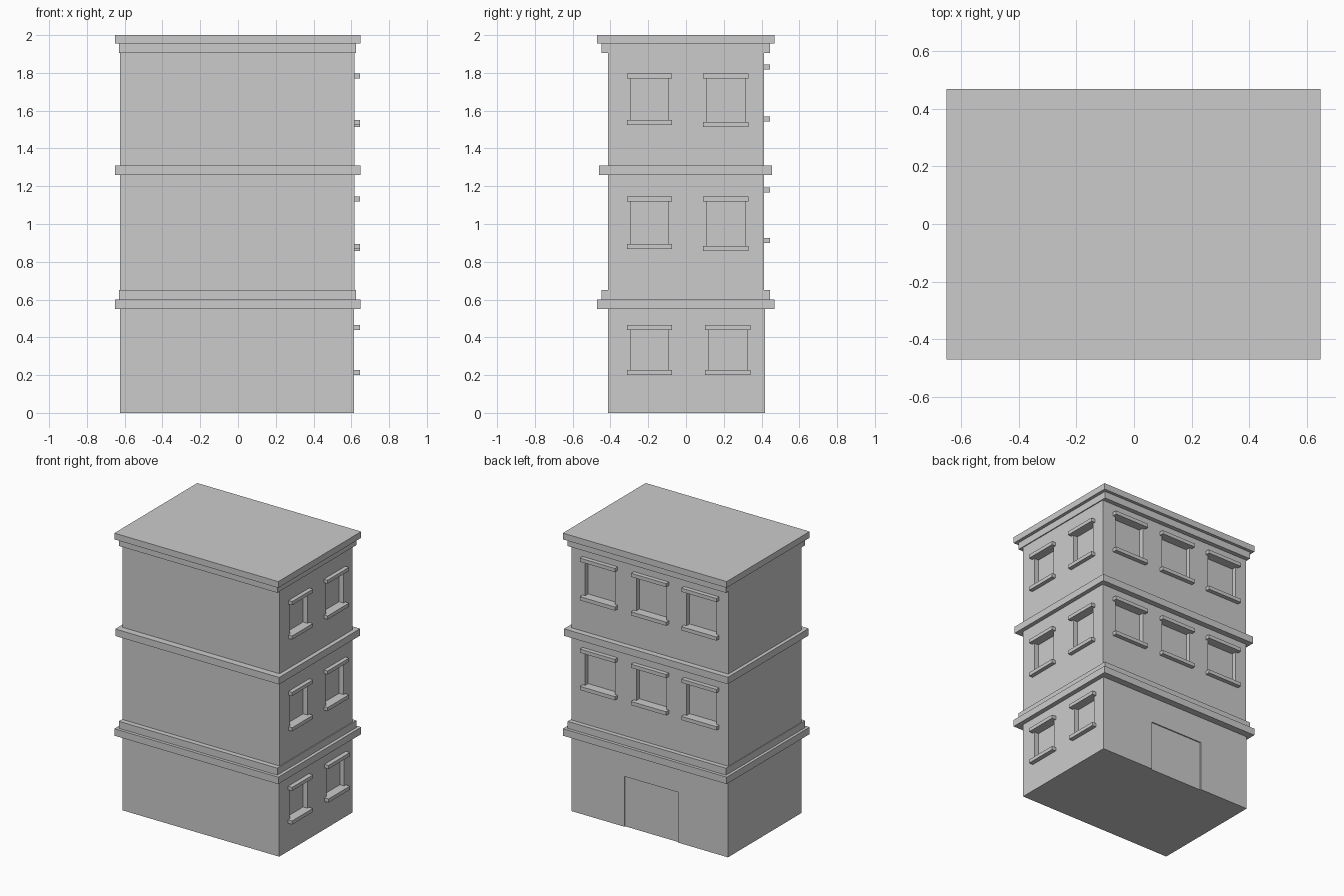
import bpy

cube = bpy.data.objects.get("Cube")
if cube:
    bpy.data.objects.remove(cube, do_unlink=True)

# One plain grey for the whole building
grey = bpy.data.materials.new("plain_grey")
grey.use_nodes = True
GREY = (0.6, 0.6, 0.6, 1)
grey.diffuse_color = GREY
grey.node_tree.nodes["Principled BSDF"].inputs["Base Color"].default_value = GREY

BAR = 0.026      # height of lintels and sills
RECESS = 0.035   # depth of the window openings
WALL_X, WALL_Y = 0.617, 0.415


def box(name, xs, ys, zs):
    """Box spanning the given (low, high) ranges."""
    spans = (xs, ys, zs)
    bpy.ops.mesh.primitive_cube_add(size=1, location=[(a + b) / 2 for a, b in spans])
    ob = bpy.context.object
    ob.name = ob.data.name = name
    ob.scale = [b - a for a, b in spans]
    bpy.ops.object.transform_apply(location=False, rotation=False, scale=True)
    ob.data.materials.append(grey)
    return ob


def cut(target, xs, ys, zs):
    """Carve a recess out of a wall block."""
    cutter = box("cutter", xs, ys, zs)
    cutter.hide_render = True
    mod = target.modifiers.new("recess", "BOOLEAN")
    mod.operation, mod.solver, mod.object = "DIFFERENCE", "EXACT", cutter
    bpy.context.view_layer.objects.active = target
    bpy.ops.object.modifier_apply(modifier=mod.name)
    bpy.data.objects.remove(cutter, do_unlink=True)


def window(name, storey, side, span, sill, lintel, inset=0.02):
    """Recessed opening with a sill below and a lintel above.
    span is the width of the bars; sill and lintel are their outer heights."""
    wall = WALL_X if side == "side" else WALL_Y
    out = (wall - 0.01, wall + 0.03)
    hole = (wall - RECESS, wall + 0.05)
    opening = (span[0] + inset, span[1] - inset)

    def place(depth, width):
        return (depth, width) if side == "side" else (width, depth)

    cut(storey, *place(hole, opening), (sill + BAR, lintel - BAR))
    box(name + "_sill", *place(out, span), (sill, sill + BAR))
    box(name + "_lintel", *place(out, span), (lintel - BAR, lintel))


# Wall blocks of the three storeys
ground = box("ground_storey", (-0.625, 0.615), (-0.412, 0.418), (0, 0.55))
middle = box("middle_storey", (-0.625, 0.618), (-0.412, 0.414), (0.65, 1.26))
top = box("top_storey", (-0.625, 0.618), (-0.412, 0.414), (1.31, 1.905))

# Projecting bands and roof cornice
wide = ((-0.65, 0.648), (-0.47, 0.468))
narrow = ((-0.63, 0.625), (-0.448, 0.446))
box("lower_band", *wide, (0.55, 0.6))
box("lower_band_step", *narrow, (0.6, 0.65))
box("middle_band", wide[0], (-0.46, 0.455), (1.26, 1.31))
box("cornice_step", *narrow, (1.905, 1.955))
box("cornice_roof", *wide, (1.955, 2))

# Side windows: two per storey
front_span, rear_span = (-0.312, -0.075), (0.09, 0.332)
for label, storey, front_sill, rear_sill, lintel, shift in (
        ("ground", ground, 0.2, 0.2, 0.466, 0.01),
        ("middle", middle, 0.867, 0.858, 1.146, 0),
        ("top", top, 1.524, 1.514, 1.796, 0)):
    window(label + "_side_window_front", storey, "side", front_span, front_sill, lintel)
    window(label + "_side_window_rear", storey, "side",
           tuple(v + shift for v in rear_span), rear_sill, lintel)

# Back windows: three on each upper storey
for label, storey, sill, lintel in (("middle", middle, 0.9, 1.193),
                                    ("top", top, 1.542, 1.844)):
    for i, centre in enumerate((0.39, -0.015, -0.414)):
        window(f"{label}_back_window_{i + 1}", storey, "back",
               (centre - 0.139, centre + 0.139), sill, lintel)

# Shallow doorway at the back
cut(ground, (-0.228, 0.195), (0.41, 0.5), (-0.1, 0.36))
